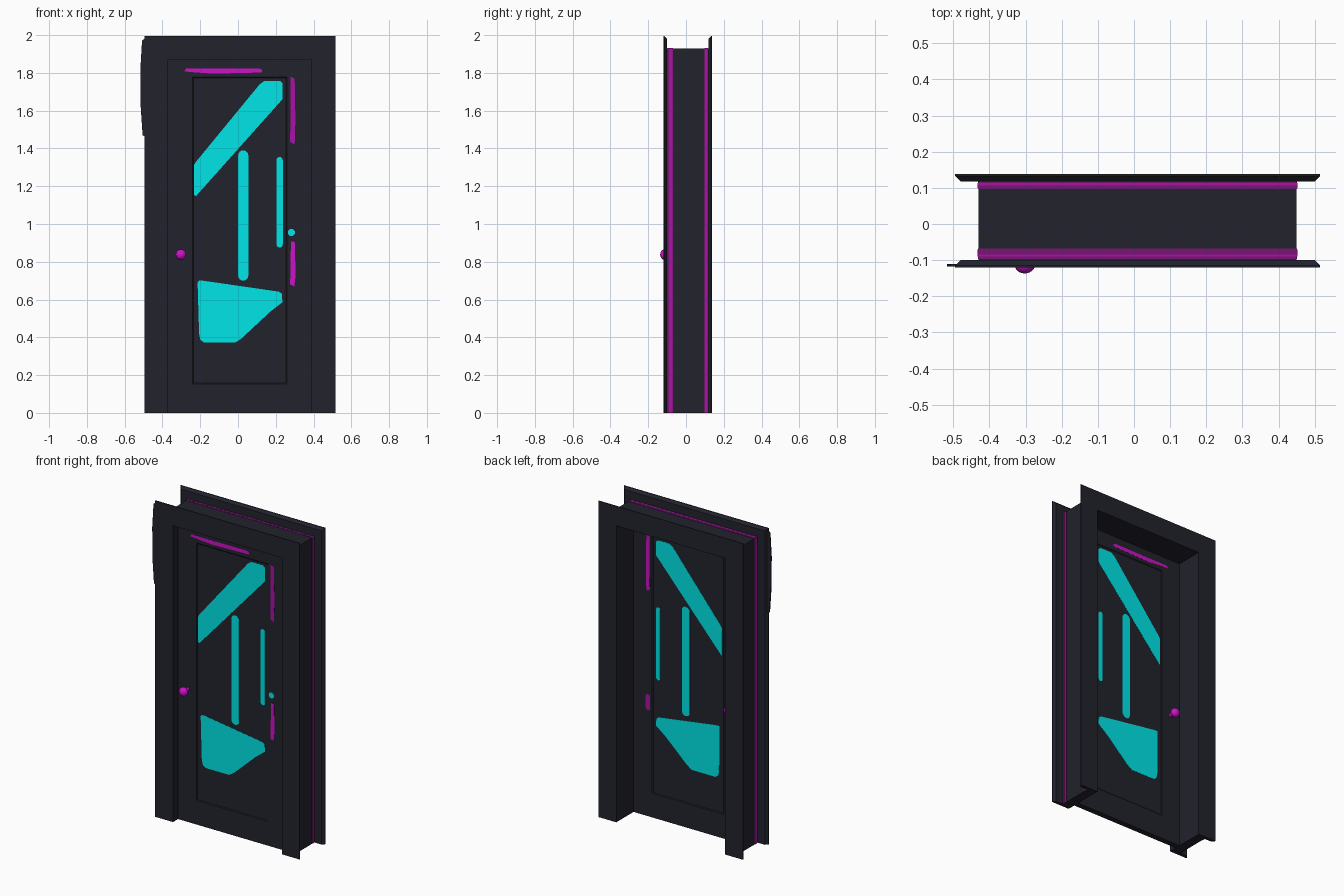
import bpy, bmesh, math
from mathutils import Matrix

if "Cube" in bpy.data.objects:
    bpy.data.objects.remove(bpy.data.objects["Cube"])


def material(name, rgb):
    m = bpy.data.materials.new(name)
    m.diffuse_color = (*rgb, 1)
    m.use_nodes = True
    m.node_tree.nodes["Principled BSDF"].inputs["Base Color"].default_value = m.diffuse_color
    return m


DARK = material("charcoal", (0.016, 0.016, 0.026))
CYAN = material("cyan", (0.0, 0.80, 0.82))
PINK = material("magenta", (0.60, 0.006, 0.57))
DEEP = material("deep_magenta", (0.40, 0.006, 0.38))
PLUM = material("plum", (0.18, 0.008, 0.17))


def finish(name, bm, *mats):
    bmesh.ops.recalc_face_normals(bm, faces=bm.faces)
    me = bpy.data.meshes.new(name)
    bm.to_mesh(me)
    bm.free()
    for m in mats:
        me.materials.append(m)
    ob = bpy.data.objects.new(name, me)
    bpy.context.collection.objects.link(ob)
    return ob


def loft(name, loops, *mats):
    """Bridge a list of point loops and cap both ends."""
    bm = bmesh.new()
    rows = [[bm.verts.new(p) for p in lp] for lp in loops]
    n = len(rows[0])
    for a, b in zip(rows, rows[1:]):
        for i in range(n):
            j = (i + 1) % n
            bm.faces.new((a[i], a[j], b[j], b[i]))
    bm.faces.new(rows[0])
    bm.faces.new(rows[-1][::-1])
    return finish(name, bm, *mats)


# door opening: left, right, top
XL, XR, ZT = -0.37, 0.39, 1.87


def arch(name, section, *mats):
    """Sweep (outward offset, y) section up, across and down the opening."""
    return loft(name, [[(XL - d, y, 0) for d, y in section],
                       [(XL - d, y, ZT + d) for d, y in section],
                       [(XR + d, y, ZT + d) for d, y in section],
                       [(XR + d, y, 0) for d, y in section]], *mats)


def plate(name, pts, y0, y1, mat):
    return loft(name, [[(x, y0, z) for x, z in pts],
                       [(x, y1, z) for x, z in pts]], mat)


def pill(x0, x1, z0, z1, steps=5):
    """Rounded bar outline."""
    r = min(x1 - x0, z1 - z0) / 2
    pts = []
    for cx, cz, a0 in ((x1 - r, z1 - r, 0), (x0 + r, z1 - r, 90),
                       (x0 + r, z0 + r, 180), (x1 - r, z0 + r, 270)):
        for i in range(steps):
            a = math.radians(a0 + 88 * i / (steps - 1) + 1)
            pts.append((cx + r * math.cos(a), cz + r * math.sin(a)))
    return pts


# frame: jamb and two chamfered casings
arch("jamb", [(0, -0.102), (0.06, -0.102), (0.06, 0.122), (0, 0.122)], DARK)
arch("front_casing", [(0, -0.12), (0.125, -0.12), (0.125, -0.115), (0.110, -0.10), (0, -0.10)], DARK)
arch("back_casing", [(0, 0.138), (0.125, 0.138), (0.125, 0.133), (0.110, 0.118), (0, 0.118)], DARK)


# magenta strips around the outside of the jamb: darker fringe, brighter core
def strip(name, y0, y1, h, side_mat, top_mat):
    ob = arch(name, [(0.058, y0), (h, y0), (h, y1), (0.058, y1)], side_mat, top_mat)
    for p in ob.data.polygons:
        p.material_index = 1 if abs(p.normal.z) > 0.5 else 0


strip("front_strip_fringe", -0.097, -0.068, 0.0615, PLUM, PLUM)
strip("front_strip_core", -0.089, -0.071, 0.0625, DEEP, PLUM)
strip("front_strip_line", -0.090, -0.084, 0.0630, DEEP, DEEP)
strip("back_strip_fringe", 0.097, 0.117, 0.0615, PLUM, PLUM)
strip("back_strip_core", 0.099, 0.113, 0.0625, DEEP, PLUM)
strip("back_strip_line", 0.107, 0.113, 0.0630, DEEP, DEEP)

# thin splinter on the upper left of the front casing
plate("casing_splinter", [(-0.485, 1.46), (-0.505, 1.47), (-0.515, 1.62), (-0.517, 1.82),
                          (-0.508, 1.97), (-0.485, 1.99)], -0.117, -0.110, DARK)


# door slab with a recessed panel on both sides
def rect(x0, x1, z0, z1, y):
    return [(x0, y, z0), (x1, y, z0), (x1, y, z1), (x0, y, z1)]


FRONT, BACK, REC = -0.070, -0.034, 0.004
panel = (-0.24, 0.26, 0.152, 1.777)
inner = (-0.235, 0.255, 0.157, 1.772)
slab = (XL - 0.005, XR + 0.005, 0.0, ZT + 0.005)
loft("door", [rect(*inner, FRONT + REC), rect(*panel, FRONT), rect(*slab, FRONT),
              rect(*slab, BACK), rect(*panel, BACK), rect(*inner, BACK - REC)], DARK)

# cyan panes set into the panel
panes = {
    "diagonal_pane": [(-0.234, 1.155), (-0.222, 1.148), (0.235, 1.66), (0.235, 1.745),
                      (0.222, 1.758), (0.14, 1.758), (0.115, 1.740), (-0.222, 1.33),
                      (-0.234, 1.31)],
    "lower_pane": [(-0.214, 0.69), (-0.207, 0.70), (-0.185, 0.70), (0.215, 0.642),
                   (0.233, 0.63), (0.235, 0.585), (0.215, 0.57), (0.17, 0.535), (0.02, 0.395),
                   (-0.015, 0.372), (-0.18, 0.372), (-0.20, 0.388), (-0.206, 0.42)],
    "middle_pane": pill(0.0, 0.055, 0.70, 1.39),
    "narrow_pane": pill(0.204, 0.237, 0.875, 1.355),
}
for name, pts in panes.items():
    plate(name + "_front", pts, FRONT + REC - 0.001, FRONT + REC + 0.003, CYAN)
    if name == "narrow_pane":
        pts = pill(0.206, 0.234, 0.875, 1.335)
    pts = [(max(x, -0.227 if name == "diagonal_pane" else -0.208), z) for x, z in pts]
    plate(name + "_back", pts, BACK - REC - 0.003, BACK - REC + 0.001, CYAN)
plate("cyan_dot", pill(0.264, 0.302, 0.936, 0.974), FRONT - 0.001, FRONT + 0.003, CYAN)

# magenta dashes on the stile and top rail, both sides
dashes = {
    "top_dash": ([(-0.285, 1.808), (-0.275, 1.822), (-0.1, 1.822), (0.11, 1.824), (0.126, 1.818),
                  (0.126, 1.802), (-0.13, 1.796), (-0.22, 1.802)], PINK),
    "upper_dash": ([(0.278, 1.78), (0.3, 1.77), (0.304, 1.55), (0.3, 1.42),
                    (0.276, 1.435), (0.278, 1.6)], DEEP),
    "lower_dash": ([(0.28, 0.908), (0.302, 0.905), (0.304, 0.72), (0.298, 0.67),
                    (0.276, 0.68), (0.278, 0.77)], PINK),
}
for name, (pts, mat) in dashes.items():
    plate(name + "_front", pts, FRONT - 0.001, FRONT + 0.003, mat)
    if name == "lower_dash":
        pts = pill(0.274, 0.305, 0.67, 0.77)
    mat = {"top_dash": PINK, "upper_dash": PINK, "lower_dash": DEEP}[name]
    plate(name + "_back", pts, BACK - 0.003, BACK + 0.001, mat)


# door knobs: ball on a short neck, front and back
for label, y, side in (("front", FRONT, -1), ("back", BACK, 1)):
    bm = bmesh.new()
    turn = Matrix.Rotation(math.pi / 2, 4, 'X')
    ball = Matrix.Translation((-0.302, y + side * 0.043, 0.838)) @ turn
    bmesh.ops.create_uvsphere(bm, u_segments=20, v_segments=12, radius=0.028,
                              matrix=ball @ Matrix.Diagonal((1, 1, 0.85, 1)))
    neck = Matrix.Translation((-0.302, y + side * 0.015, 0.838)) @ turn
    bmesh.ops.create_cone(bm, cap_ends=True, segments=16, radius1=0.012, radius2=0.012,
                          depth=0.036, matrix=neck)
    ob = finish(label + "_knob", bm, PINK)
    for p in ob.data.polygons:
        p.use_smooth = len(p.vertices) < 5
